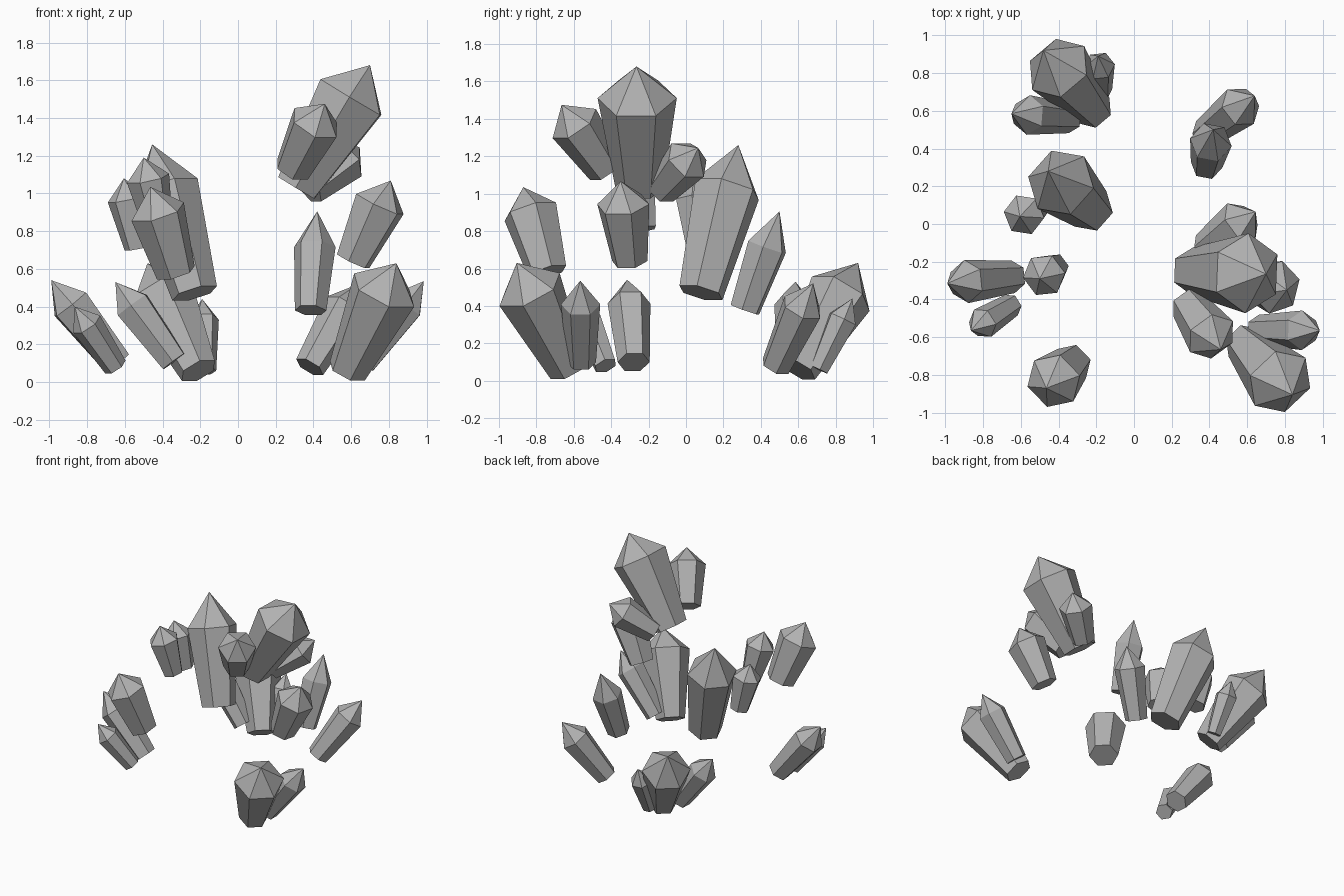
import bpy, bmesh, math
from mathutils import Vector

cube = bpy.data.objects.get("Cube")
if cube:
    bpy.data.objects.remove(cube, do_unlink=True)

# Single stone colour
stone = bpy.data.materials.new("crystal grey")
stone.use_nodes = True
grey = (0.45, 0.45, 0.45, 1)
stone.diffuse_color = grey
stone.node_tree.nodes["Principled BSDF"].inputs["Base Color"].default_value = grey

SIDES = 6


def crystal(name, base, apex, radius, taper=0.66, shoulder=0.71):
    """Six-sided prism from base to apex, widening to a shoulder, then pointed."""
    base, apex = Vector(base), Vector(apex)
    axis = (apex - base).normalized()
    side = Vector((0, 0, 1)).cross(axis).normalized()
    up = axis.cross(side)
    bm = bmesh.new()

    def ring(centre, r):
        verts = []
        for i in range(SIDES):
            a = math.tau * i / SIDES
            verts.append(bm.verts.new(centre + r * (side * math.cos(a) + up * math.sin(a))))
        return verts

    low = ring(base, radius * taper)
    high = ring(base.lerp(apex, shoulder), radius)
    tip = bm.verts.new(apex)
    bm.faces.new(low[::-1])
    for i in range(SIDES):
        j = (i + 1) % SIDES
        bm.faces.new((low[i], low[j], high[j], high[i]))
        bm.faces.new((high[i], high[j], tip))
    bmesh.ops.recalc_face_normals(bm, faces=bm.faces)
    mesh = bpy.data.meshes.new(name)
    bm.to_mesh(mesh)
    bm.free()
    mesh.materials.append(stone)
    obj = bpy.data.objects.new(name, mesh)
    bpy.context.collection.objects.link(obj)


# Back right ground cluster
crystal("back_cluster_large", (-.21, .6, .06), (-.48, .92, .63), .18, .58)
crystal("back_cluster_side", (-.34, .56, .11), (-.65, .585, .53), .105, .75)
crystal("back_cluster_small", (-.17, .71, .06), (-.19, .89, .44), .083)

# Tall pair at the centre right
crystal("centre_tall", (-.23, .08, .47), (-.455, .28, 1.26), .185, .68, .7)
crystal("centre_small", (-.53, .07, .71), (-.605, .04, 1.08), .11)

# Outer right pair
crystal("outer_right_large", (-.64, -.28, .1), (-.99, -.315, .54), .115, .75)
crystal("outer_right_small", (-.65, -.43, .08), (-.865, -.565, .4), .085, .75)

# Floating front right crystals
crystal("front_right_upper", (-.42, -.23, .81), (-.5, -.29, 1.19), .115)
crystal("front_right_lower", (-.33, -.74, .58), (-.465, -.87, 1.035), .15, .72)

# Back left pair
crystal("back_left_low", (.38, .48, .08), (.64, .68, .52), .115, .72)
crystal("back_left_tall", (.385, .315, .38), (.42, .5, .905), .112, .76, .64)

# High group on the left
crystal("high_large", (.31, -.25, 1.03), (.7, -.265, 1.68), .212, .6, .74)
crystal("high_front", (.29, -.43, 1.13), (.46, -.665, 1.475), .14, .72)
crystal("high_back", (.38, -.13, 1.02), (.645, .065, 1.245), .125, .7)
crystal("mid_left", (.61, -.3, .64), (.81, -.35, 1.068), .143, .68)

# Front left ground pair
crystal("front_left_large", (.58, -.63, .06), (.84, -.905, .63), .185, .58, .75)
crystal("front_left_side", (.66, -.56, .1), (.985, -.565, .535), .105, .75)
